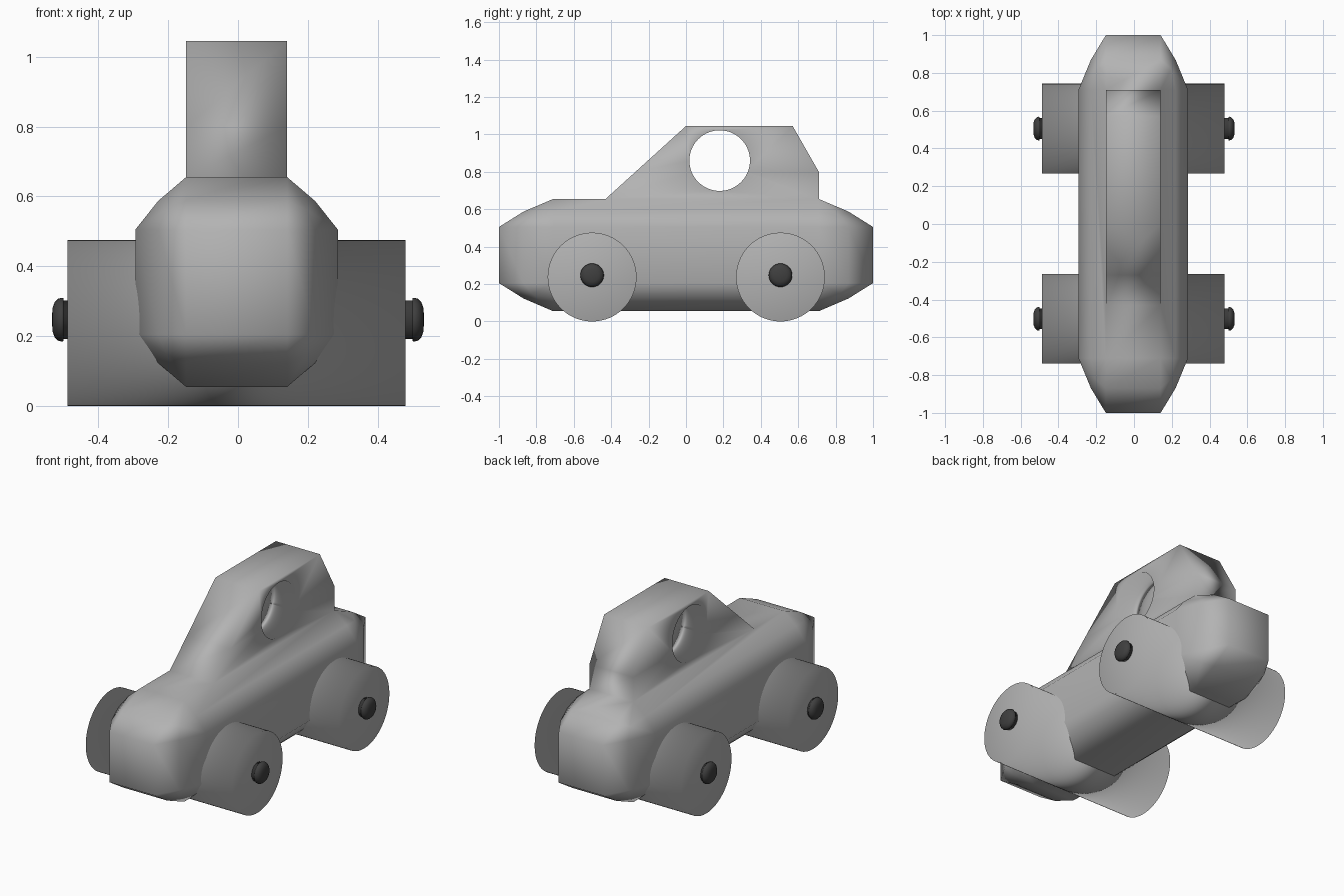
import bpy, bmesh, math
from mathutils import Matrix, Vector

cube = bpy.data.objects.get("Cube")
if cube:
    bpy.data.objects.remove(cube, do_unlink=True)


def material(name, value):
    m = bpy.data.materials.new(name)
    m.use_nodes = True
    colour = (value, value, value, 1)
    m.diffuse_color = colour
    m.node_tree.nodes["Principled BSDF"].inputs["Base Color"].default_value = colour
    return m


def make_object(name, bm, mat):
    bmesh.ops.recalc_face_normals(bm, faces=bm.faces[:])
    for f in bm.faces:
        f.smooth = True
    mesh = bpy.data.meshes.new(name)
    bm.to_mesh(mesh)
    bm.free()
    mesh.materials.append(mat)
    ob = bpy.data.objects.new(name, mesh)
    bpy.context.collection.objects.link(ob)
    return ob


def soften(ob):
    # Large faces dominate the shared smooth normals
    mod = ob.modifiers.new("soft_normals", "WEIGHTED_NORMAL")
    mod.mode = "FACE_AREA"
    mod.keep_sharp = False


def cross_cylinder(name, x0, x1, y, z, radius, mat, segments=64):
    bm = bmesh.new()
    place = Matrix.Translation(((x0 + x1) / 2, y, z)) @ Matrix.Rotation(math.pi / 2, 4, "Y")
    bmesh.ops.create_cone(bm, cap_ends=True, segments=segments, radius1=radius,
                          radius2=radius, depth=x1 - x0, matrix=place)
    return make_object(name, bm, mat)


grey = material("light_grey", 0.45)
dark = material("dark_grey", 0.05)
CENTRE_X = -0.004

# Body: bevelled block
bm = bmesh.new()
bmesh.ops.create_cube(bm, size=2)
bmesh.ops.bevel(bm, geom=bm.edges[:], offset=0.5, offset_type="OFFSET",
                segments=2, profile=0.3, affect="EDGES")
for v in bm.verts:
    x, y, z = v.co
    reach = 0.71 + (abs(y) - 0.5) * 0.58 if abs(y) > 0.49 else abs(y) * 1.42
    v.co = (x * 0.29 + CENTRE_X, math.copysign(reach, y), 0.355 + z * 0.3)

# Cabin: raised from the rear part of the top face in two steps
cabin_front = -0.43
bmesh.ops.bisect_plane(bm, geom=bm.verts[:] + bm.edges[:] + bm.faces[:],
                       plane_co=(0, cabin_front, 0), plane_no=(0, 1, 0))
roof = max((f for f in bm.faces if f.calc_center_median().y > cabin_front),
           key=lambda f: f.calc_center_median().z)
for front, back, height in ((-0.27, 0.71, 0.8), (0.0, 0.57, 1.045)):
    grown = bmesh.ops.extrude_face_region(bm, geom=[roof])["geom"]
    bmesh.ops.delete(bm, geom=[roof], context="FACES_ONLY")
    roof = next(g for g in grown if isinstance(g, bmesh.types.BMFace))
    middle = roof.calc_center_median().y
    for v in roof.verts:
        v.co.y = front if v.co.y < middle else back
        v.co.z = height
bmesh.ops.dissolve_limit(bm, angle_limit=0.01, verts=bm.verts[:], edges=bm.edges[:])
body = make_object("car_body", bm, grey)

# Round window through the cabin
cutter = cross_cylinder("window_cutter", -0.4, 0.4, 0.18, 0.86, 0.162, grey)
cutter.hide_render = True
cut = body.modifiers.new("window", "BOOLEAN")
cut.operation = "DIFFERENCE"
cut.solver = "EXACT"
cut.object = cutter
bpy.context.view_layer.objects.active = body
bpy.ops.object.modifier_apply(modifier="window")
bpy.data.objects.remove(cutter, do_unlink=True)
for p in body.data.polygons:
    p.use_smooth = True
soften(body)

# Wheels: one full-width roller per axle, with a domed peg at each end
peg_profile = ((0.45, 0), (0.45, 0.055), (0.499, 0.055), (0.499, 0.061), (0.504, 0.063),
               (0.515, 0.060), (0.525, 0.050), (0.531, 0.034), (0.533, 0))
for end, y in (("front", -0.502), ("rear", 0.505)):
    soften(cross_cylinder(end + "_wheels", -0.488, 0.48, y, 0.2375, 0.2375, grey))
    for side, sign in (("left", 1), ("right", -1)):
        bm = bmesh.new()
        vs = [bm.verts.new((sign * x, y, 0.247 + r)) for x, r in peg_profile]
        es = [bm.edges.new(pair) for pair in zip(vs, vs[1:])]
        bmesh.ops.spin(bm, geom=vs + es, cent=Vector((0, y, 0.247)), axis=(1, 0, 0),
                       angle=2 * math.pi, steps=32)
        bmesh.ops.remove_doubles(bm, verts=bm.verts[:], dist=0.0005)
        make_object(end + "_" + side + "_axle_peg", bm, dark)
